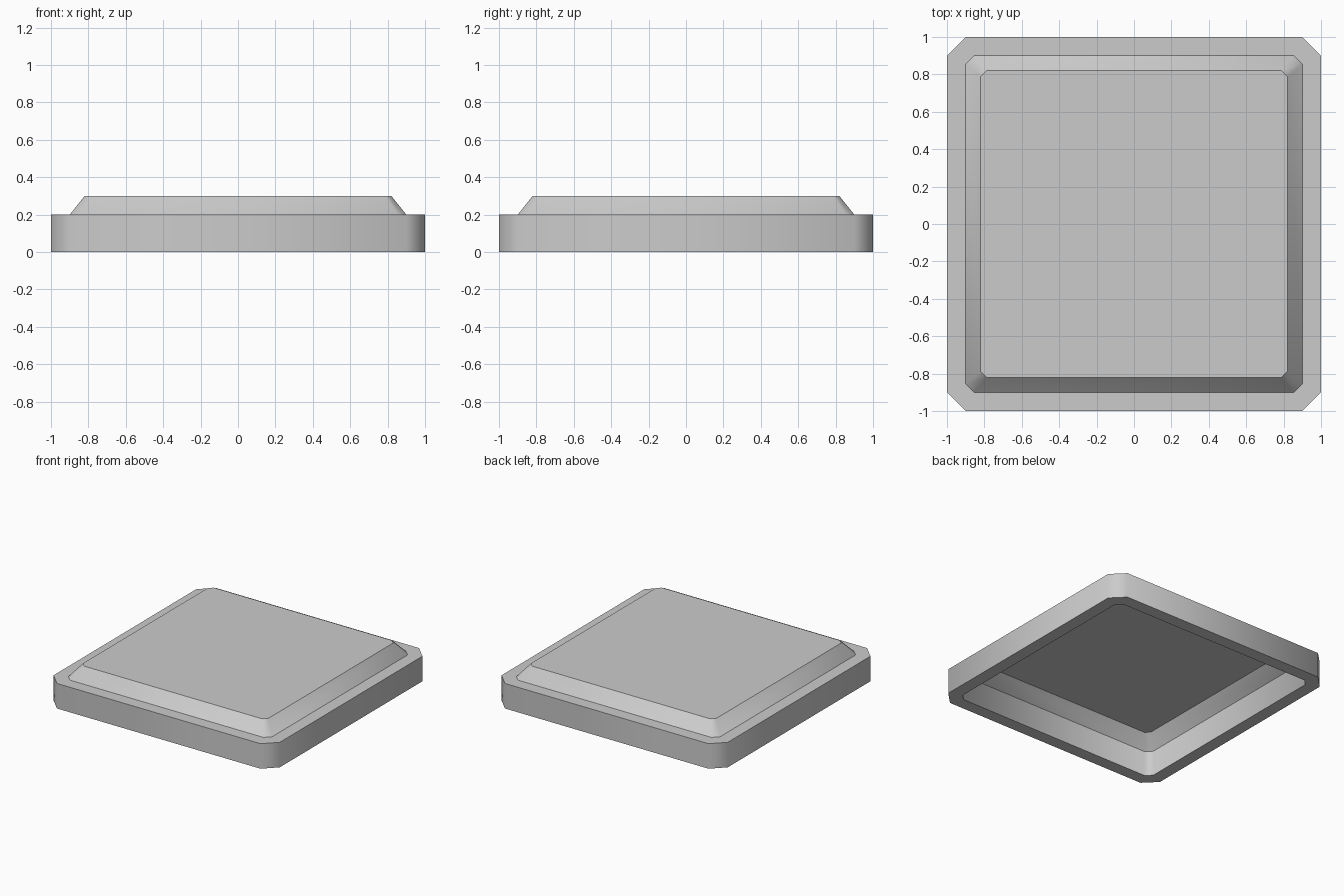
import bpy, bmesh

if "Cube" in bpy.data.objects:
    bpy.data.objects.remove(bpy.data.objects["Cube"])


def outline(half, cut, z):
    """Square with clipped corners, counter-clockwise."""
    a, b = half, half - cut
    return [(a, -b, z), (a, b, z), (b, a, z), (-b, a, z),
            (-a, b, z), (-a, -b, z), (-b, -a, z), (b, -a, z)]


def loft(name, rings, closed=False, cap=False):
    """Bridge clipped-square rings; smooth around corners, sharp along rings."""
    bm = bmesh.new()
    loops = [[bm.verts.new(p) for p in outline(*r)] for r in rings]
    pairs = list(zip(loops, loops[1:]))
    if closed:
        pairs.append((loops[-1], loops[0]))
    for lo, hi in pairs:
        for i in range(8):
            j = (i + 1) % 8
            bm.faces.new((lo[i], lo[j], hi[j], hi[i]))
    if cap:
        bm.faces.new(loops[-1])
    for f in bm.faces:
        f.smooth = True
    for loop in loops:
        for i in range(8):
            bm.edges.get((loop[i], loop[(i + 1) % 8])).smooth = False
    mesh = bpy.data.meshes.new(name)
    bm.to_mesh(mesh)
    bm.free()
    obj = bpy.data.objects.new(name, mesh)
    bpy.context.collection.objects.link(obj)
    return obj


# Frame: rectangular section swept round, open in the middle
loft("border_frame", [(1.0, 0.1, 0.0), (1.0, 0.1, 0.2),
                      (0.9, 0.045, 0.2), (0.9, 0.045, 0.0)], closed=True)

# Raised panel: thin bevelled lid, hollow underneath
loft("raised_panel", [(0.9, 0.045, 0.2), (0.82, 0.033, 0.3)], cap=True)
